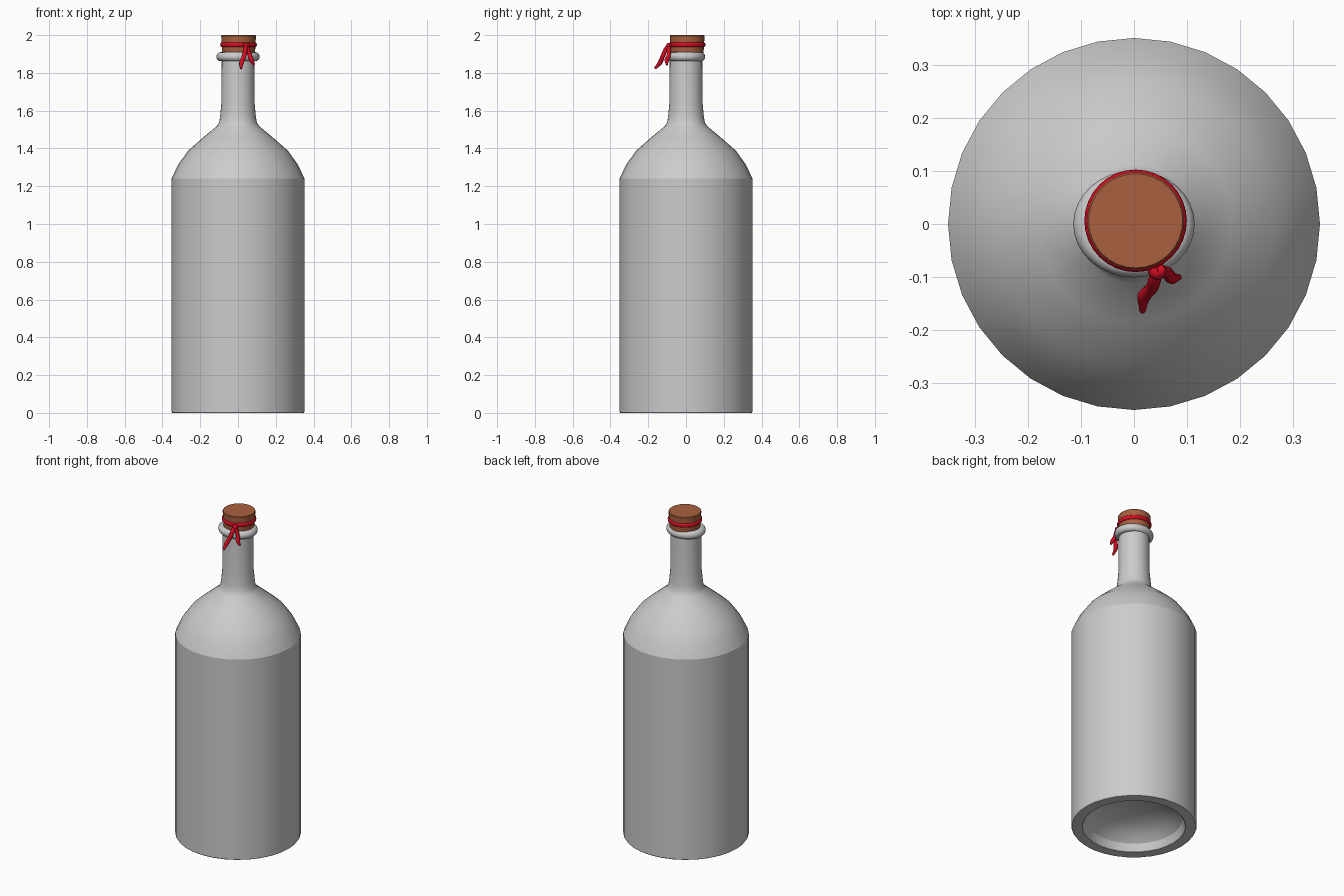
import bpy, bmesh, math
from mathutils import Vector

if "Cube" in bpy.data.objects:
    bpy.data.objects.remove(bpy.data.objects["Cube"])


def material(name, rgb):
    m = bpy.data.materials.new(name)
    m.diffuse_color = (*rgb, 1)
    m.use_nodes = True
    m.node_tree.nodes["Principled BSDF"].inputs["Base Color"].default_value = m.diffuse_color
    return m


GREY = material("light grey", (0.6, 0.6, 0.6))
CORK = material("cork brown", (0.40, 0.118, 0.05))
RED = material("ribbon red", (0.65, 0.004, 0.016))


def lathe(name, profile, mat, segs=32, sharp=30, centre=(0, 0), closed=False, scale_y=1.0):
    """Revolve (radius, z) points about z; edges bent beyond `sharp` degrees stay hard."""
    bm = bmesh.new()
    rings = []
    for r, z in profile:
        if r == 0:
            rings.append([bm.verts.new((*centre, z))] * segs)
        else:
            rings.append([bm.verts.new((centre[0] + r * math.sin(2 * math.pi * i / segs),
                                        centre[1] + r * scale_y * math.cos(2 * math.pi * i / segs), z))
                          for i in range(segs)])
    pairs = list(zip(rings, rings[1:]))
    if closed:
        pairs.append((rings[-1], rings[0]))
    for a, b in pairs:
        for i in range(segs):
            j = (i + 1) % segs
            loop = list(dict.fromkeys((a[i], a[j], b[j], b[i])))
            bm.faces.new(loop)
    bmesh.ops.recalc_face_normals(bm, faces=bm.faces)
    for f in bm.faces:
        f.smooth = True
    for e in bm.edges:
        if e.calc_face_angle(0) > math.radians(sharp):
            e.smooth = False
    me = bpy.data.meshes.new(name)
    bm.to_mesh(me)
    bm.free()
    me.materials.append(mat)
    ob = bpy.data.objects.new(name, me)
    bpy.context.collection.objects.link(ob)
    return ob


def ring(name, major, rad_r, rad_z, z, mat, n=12, **kw):
    pts = [(major + rad_r * math.cos(2 * math.pi * k / n), z + rad_z * math.sin(2 * math.pi * k / n))
           for k in range(n)]
    return lathe(name, pts, mat, sharp=80, closed=True, **kw)


def strand(name, pts, radii):
    cu = bpy.data.curves.new(name, 'CURVE')
    cu.dimensions = '3D'
    cu.bevel_depth = 1.0
    cu.bevel_resolution = 2
    cu.resolution_u = 5
    cu.use_fill_caps = True
    sp = cu.splines.new('BEZIER')
    sp.bezier_points.add(len(pts) - 1)
    for bp, p, r in zip(sp.bezier_points, pts, radii):
        bp.co = Vector(p)
        bp.radius = r
        bp.handle_left_type = bp.handle_right_type = 'AUTO'
    cu.materials.append(RED)
    ob = bpy.data.objects.new(name, cu)
    bpy.context.collection.objects.link(ob)
    bpy.ops.object.select_all(action='DESELECT')
    ob.select_set(True)
    bpy.context.view_layer.objects.active = ob
    bpy.ops.object.convert(target='MESH')
    bpy.ops.object.shade_smooth()


# bottle: hollowed base, straight wall, domed shoulder, neck
punt = [(0.285 * math.sin(math.radians(a)), 0.005 + 0.13 * math.cos(math.radians(a)))
        for a in (0, 18, 36, 54, 72, 90)]
lathe("bottle", punt + [(0.29, 0), (0.348, 0), (0.352, 0.006), (0.352, 1.24),
                        (0.318, 1.313), (0.265, 1.387), (0.185, 1.458), (0.112, 1.518),
                        (0.099, 1.54), (0.094, 1.575), (0.088, 1.64), (0.086, 1.89), (0, 1.89)],
      GREY, sharp=24)

# lip around the neck, slightly oval
ring("neck_lip", 0.092, 0.023, 0.024, 1.886, GREY, scale_y=0.88)

# cork stopper
C = (0.003, 0.006)
lathe("cork", [(0, 1.87), (0.084, 1.87), (0.0885, 1.93), (0.092, 1.996), (0.089, 2.0), (0, 2.0)],
      CORK, centre=C)

# ribbon wound round the cork, with a knot and two loose ends
ring("ribbon_band", 0.088, 0.009, 0.013, 1.949, RED, centre=C)
strand("ribbon_knot", [(0.03, -0.085, 1.95), (0.044, -0.092, 1.945), (0.058, -0.082, 1.948)],
       [0.008, 0.014, 0.008])
strand("ribbon_end_long",
       [(0.046, -0.085, 1.95), (0.04, -0.103, 1.93), (0.033, -0.122, 1.89),
        (0.019, -0.137, 1.855), (0.016, -0.165, 1.823)],
       [0.010, 0.012, 0.012, 0.013, 0.006])
strand("ribbon_end_short",
       [(0.046, -0.085, 1.95), (0.054, -0.092, 1.925), (0.062, -0.091, 1.895),
        (0.071, -0.102, 1.868), (0.085, -0.101, 1.842)],
       [0.010, 0.011, 0.011, 0.012, 0.006])
